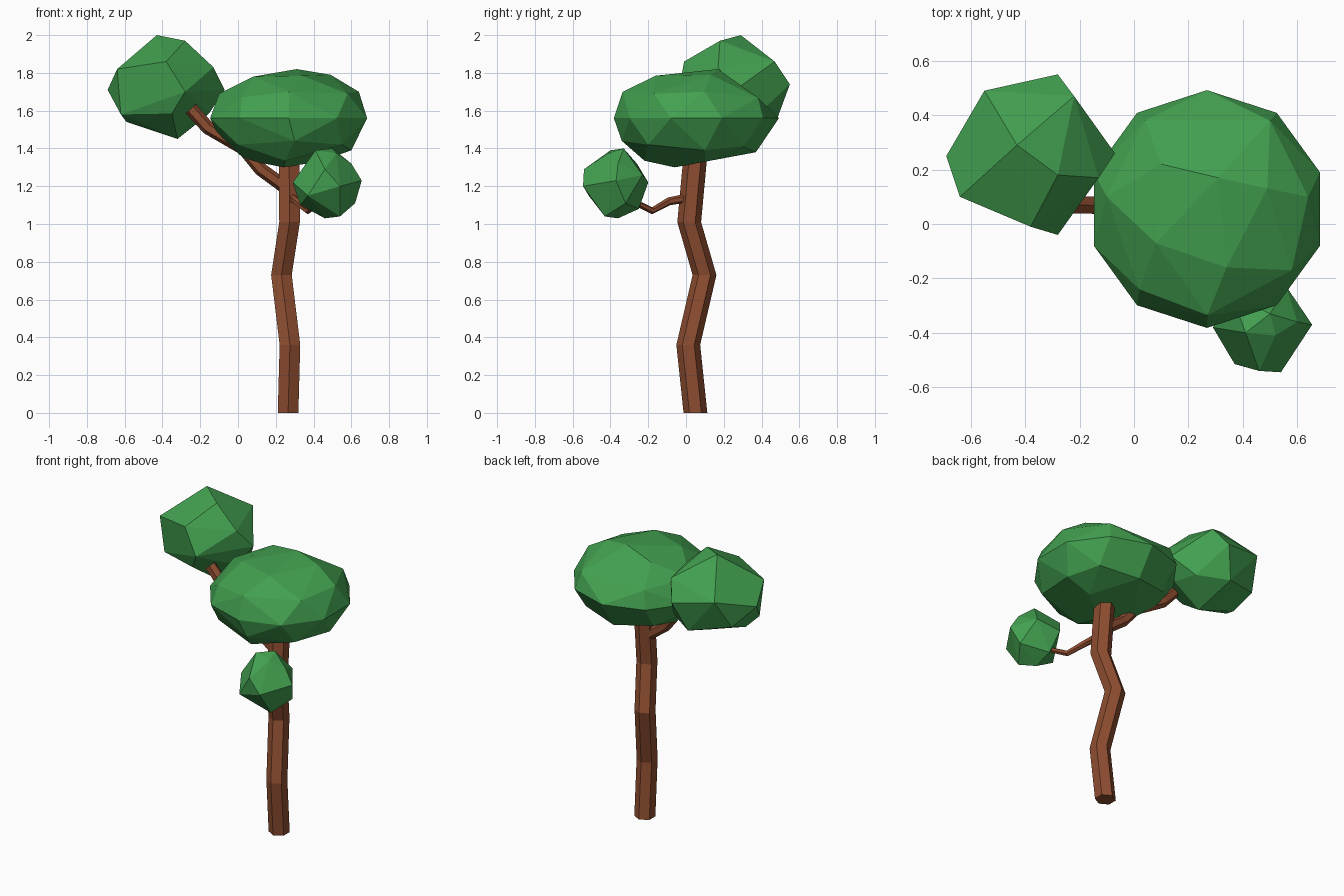
import bpy, bmesh, math
from mathutils import Vector


def material(name, color):
    m = bpy.data.materials.new(name)
    m.diffuse_color = color
    return m


bark = material("bark", (0.27, 0.075, 0.03, 1))
leaf = material("leaf", (0.055, 0.35, 0.08, 1))


def finish(bm, name, mat):
    bmesh.ops.recalc_face_normals(bm, faces=bm.faces)
    me = bpy.data.meshes.new(name)
    bm.to_mesh(me)
    bm.free()
    me.materials.append(mat)
    ob = bpy.data.objects.new(name, me)
    bpy.context.collection.objects.link(ob)


def limb(name, path, r0, r1, level=False):
    """Six-sided tapering tube along a path; level keeps its rings horizontal."""
    bm = bmesh.new()
    pts = [Vector(p) for p in path]
    rings = []
    n = len(pts) - 1
    for i, p in enumerate(pts):
        t = (pts[min(i + 1, n)] - pts[max(i - 1, 0)]).normalized()
        if level:
            t = Vector((0, 0, 1))
        side = t.cross(Vector((0, 1, 0)) if abs(t.z) > 0.9 else Vector((0, 0, 1))).normalized()
        up = side.cross(t)
        r = r0 + (r1 - r0) * i / n
        ring = []
        for k in range(6):
            a = math.radians(30 + 60 * k)
            ring.append(bm.verts.new(p + r * (math.cos(a) * side + math.sin(a) * up)))
        rings.append(ring)
    for a, b in zip(rings, rings[1:]):
        for k in range(6):
            bm.faces.new((a[k], a[(k + 1) % 6], b[(k + 1) % 6], b[k]))
    bm.faces.new(rings[0])
    bm.faces.new(rings[-1])
    finish(bm, name, bark)


def foliage(name, points):
    """Faceted leaf clump wrapped around a few points."""
    bm = bmesh.new()
    for p in points:
        bm.verts.new(p)
    res = bmesh.ops.convex_hull(bm, input=bm.verts)
    inner = [v for v in res["geom_interior"] if isinstance(v, bmesh.types.BMVert)]
    bmesh.ops.delete(bm, geom=inner, context='VERTS')
    bmesh.ops.dissolve_limit(bm, angle_limit=math.radians(6), verts=bm.verts, edges=bm.edges)
    finish(bm, name, leaf)


# trunk and branches
limb("trunk", [(0.265, 0.05, 0), (0.275, 0.012, 0.36), (0.23, 0.098, 0.73),
               (0.273, 0.017, 1.01), (0.27, 0.055, 1.42)], 0.063, 0.063, True)
limb("left_branch", [(0.27, 0.04, 1.18), (0.12, 0.04, 1.29), (0.03, 0.05, 1.40),
                     (-0.16, 0.07, 1.51), (-0.25, 0.07, 1.61)], 0.036, 0.036)
limb("front_branch", [(0.28, 0.02, 1.14), (0.31, -0.09, 1.12), (0.37, -0.18, 1.07),
                      (0.43, -0.28, 1.12)], 0.024, 0.016)

# main crown: ten-sided equator plus upper and lower points
equator = [(0.268 + 0.437 * math.cos(math.radians(18 + 36 * k)),
            0.055 + 0.437 * math.sin(math.radians(18 + 36 * k)), 1.56) for k in range(10)]
upper = [(0.31, 0.17, 1.82), (0.34, -0.16, 1.785), (0.08, -0.07, 1.78), (0.49, 0.13, 1.79),
         (0.27, -0.335, 1.70), (0.04, 0.38, 1.67), (0.50, 0.38, 1.67), (0.64, 0.10, 1.70),
         (-0.10, 0.10, 1.69), (0.58, -0.17, 1.69), (0.02, -0.24, 1.67), (0.10, 0.22, 1.78)]
lower = [(0.24, -0.06, 1.30), (0.43, 0.10, 1.33), (0.04, 0.05, 1.34), (0.60, 0.10, 1.39),
         (-0.10, 0.10, 1.46), (0.27, 0.37, 1.38), (0.30, -0.34, 1.44), (0.25, -0.22, 1.335),
         (0.55, -0.20, 1.42), (0.00, -0.20, 1.42), (0.03, 0.30, 1.41), (0.52, 0.30, 1.41)]
foliage("main_crown", equator + upper + lower)

# upper left crown
foliage("left_crown", [
    (-0.43, 0.29, 2.0), (-0.28, 0.18, 1.97), (-0.38, -0.01, 1.86), (-0.64, 0.10, 1.82),
    (-0.28, -0.04, 1.70), (-0.13, 0.17, 1.83), (-0.07, 0.26, 1.71), (-0.69, 0.25, 1.71),
    (-0.55, 0.49, 1.79), (-0.22, 0.47, 1.86), (-0.28, 0.55, 1.74), (-0.35, 0.48, 1.55),
    (-0.32, 0.22, 1.45), (-0.59, 0.22, 1.54), (-0.62, 0.12, 1.58), (-0.35, 0.03, 1.585),
    (-0.15, 0.20, 1.59), (-0.17, 0.37, 1.57), (-0.60, 0.38, 1.60)])

# small front crown
foliage("small_crown", [
    (0.50, -0.33, 1.40), (0.41, -0.40, 1.39), (0.52, -0.41, 1.375), (0.60, -0.36, 1.32),
    (0.655, -0.37, 1.23), (0.54, -0.545, 1.20), (0.46, -0.54, 1.29), (0.37, -0.515, 1.15),
    (0.29, -0.38, 1.22), (0.54, -0.43, 1.04), (0.46, -0.36, 1.03), (0.62, -0.32, 1.11),
    (0.56, -0.23, 1.26), (0.41, -0.20, 1.22), (0.45, -0.25, 1.08), (0.33, -0.36, 1.10),
    (0.36, -0.26, 1.32)])
